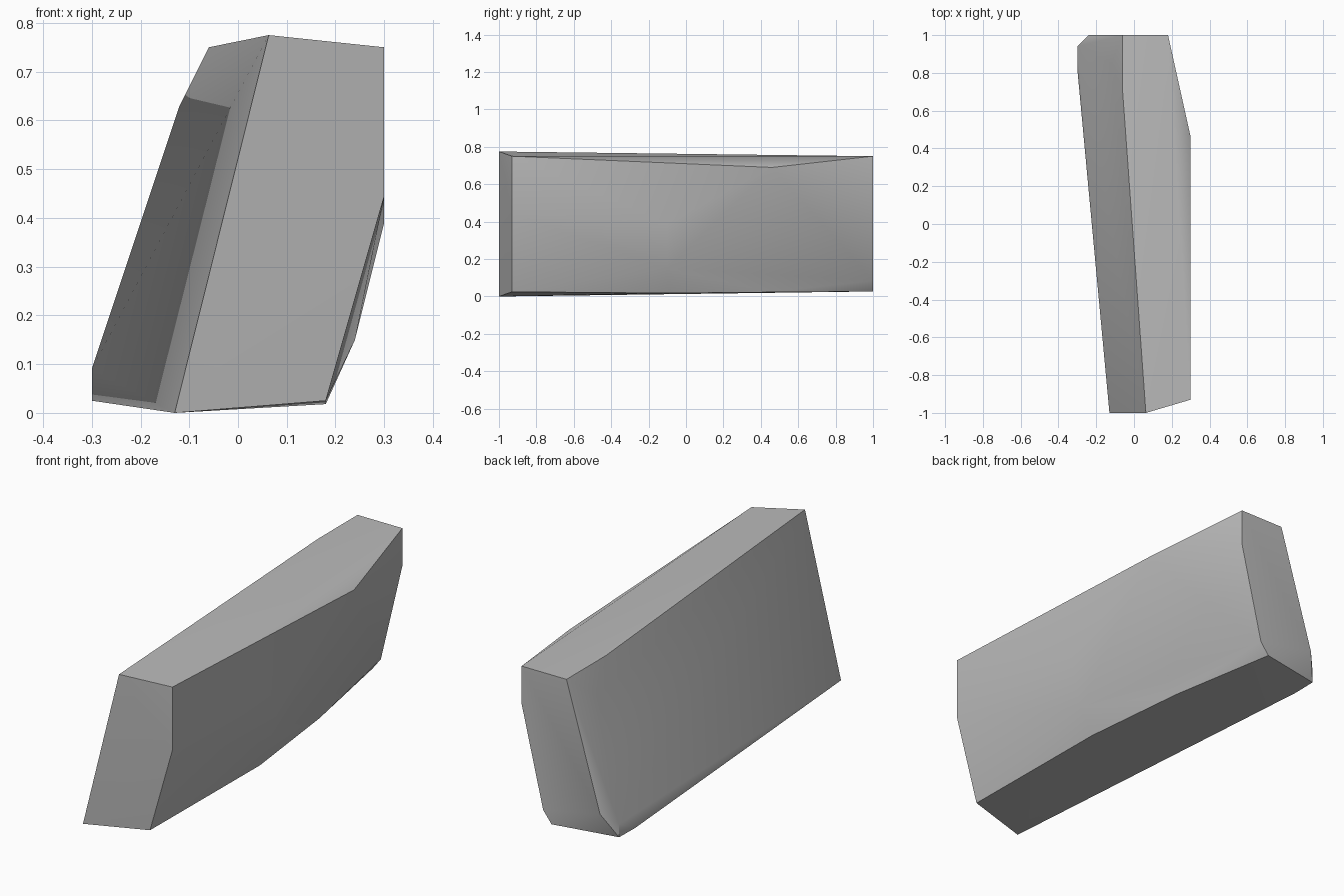
import bpy, bmesh

cube = bpy.data.objects.get("Cube")
if cube:
    bpy.data.objects.remove(cube, do_unlink=True)

# Plain grey stone
stone = bpy.data.materials.new("grey_stone")
stone.use_nodes = True
grey = (0.5, 0.5, 0.5, 1)
stone.diffuse_color = grey
bsdf = next(n for n in stone.node_tree.nodes if n.type == 'BSDF_PRINCIPLED')
bsdf.inputs["Base Color"].default_value = grey

# Corners of the leaning slab, grouped by where they sit
front_end = [(.063, -1, .775), (.3, -.93, .75), (.3, -.93, .445),
             (.18, -.93, .025), (-.13, -1, 0)]
left_bulge = [(.3, .46, .69), (.3, -.1, .39), (.24, -.1, .15),
              (.18, -.09, .018), (.12, .45, .023)]
back_end = [(.18, 1, .75), (.18, 1, .567), (.065, 1, .085), (.02, 1, .027),
            (-.24, 1, .145), (-.06, 1, .75)]
right_side = [(-.06, .7, .75), (-.12, .85, .63), (-.3, .94, .09),
              (-.3, .94, .027), (-.3, .82, .025)]

# Wrap the corners in a convex skin
bm = bmesh.new()
for p in front_end + left_bulge + back_end + right_side:
    bm.verts.new(p)
bmesh.ops.convex_hull(bm, input=bm.verts[:])
loose = [v for v in bm.verts if not v.link_faces]
bmesh.ops.delete(bm, geom=loose, context='VERTS')
bmesh.ops.dissolve_limit(bm, angle_limit=0.01, verts=bm.verts[:], edges=bm.edges[:])
bmesh.ops.recalc_face_normals(bm, faces=bm.faces[:])

mesh = bpy.data.meshes.new("stone_slab")
bm.to_mesh(mesh)
bm.free()
mesh.materials.append(stone)
slab = bpy.data.objects.new("stone_slab", mesh)
bpy.context.collection.objects.link(slab)

# Soft faces, crisp rim
bpy.ops.object.select_all(action='DESELECT')
slab.select_set(True)
bpy.context.view_layer.objects.active = slab
bpy.ops.object.shade_smooth_by_angle(angle=0.5236)
